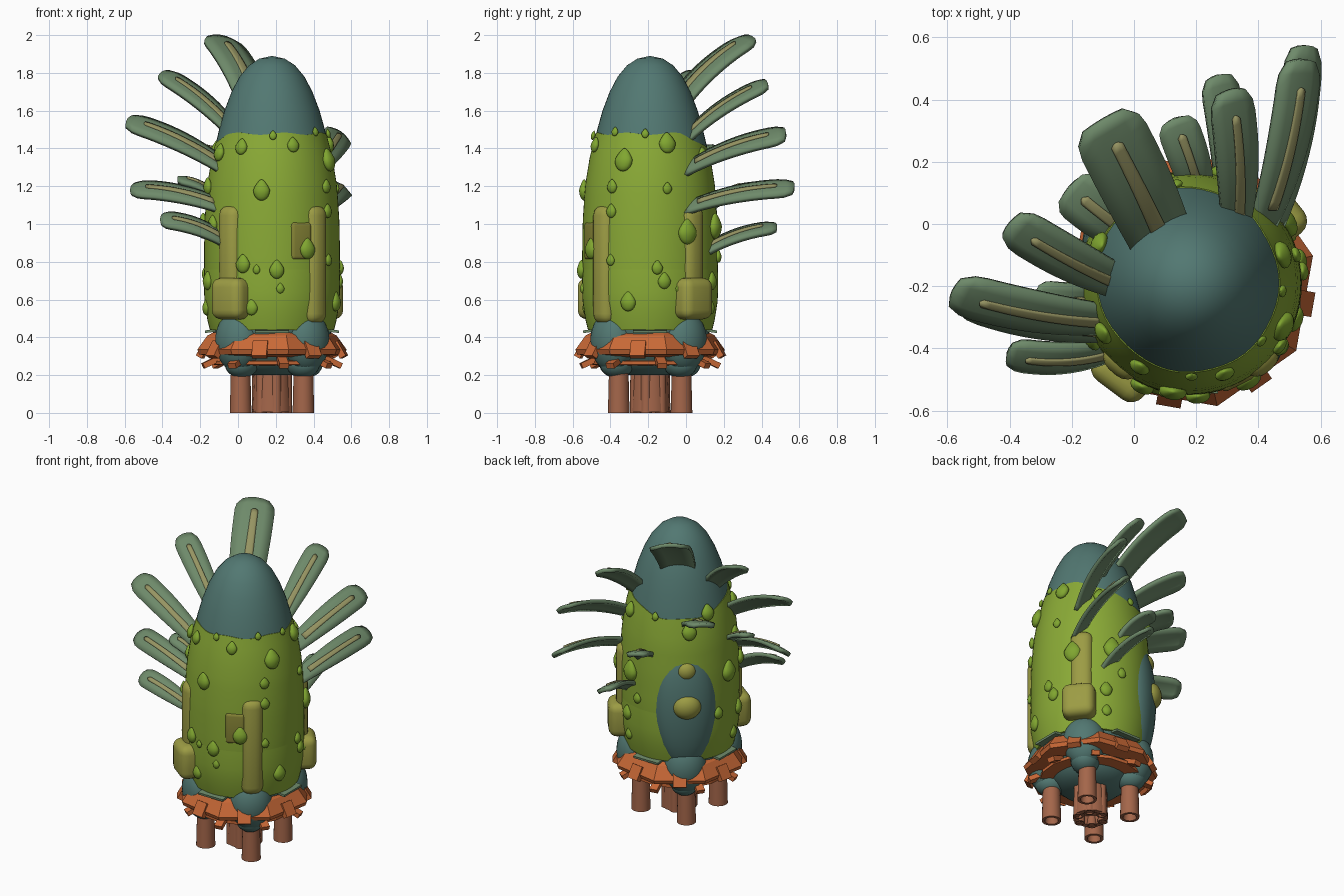
import bpy, bmesh, math
from mathutils import Vector

if "Cube" in bpy.data.objects:
    bpy.data.objects.remove(bpy.data.objects["Cube"])

C = Vector((0.18, -0.19, 0))          # body axis; angles run from -y towards +x


def mat(name, rgb):
    m = bpy.data.materials.new(name)
    m.diffuse_color = [(c / 255 / 12.92 if c < 11 else ((c / 255 + .055) / 1.055) ** 2.4) for c in rgb] + [1]
    m.use_nodes = True
    m.node_tree.nodes["Principled BSDF"].inputs["Base Color"].default_value = m.diffuse_color
    return m


TEAL = mat("teal skin", (82, 120, 114))
GREEN = mat("lime shell", (138, 170, 54))
DROP = mat("drop green", (128, 166, 48))
OLIVE = mat("olive plate", (156, 156, 68))
DARK = mat("dark olive patch", (134, 132, 54))
ORANGE = mat("orange skirt", (200, 104, 54))
BROWN = mat("brown pipe", (164, 102, 74))
LEAF = mat("leaf grey green", (110, 138, 106))
VEIN = mat("leaf vein", (150, 148, 98))

PROFILE = [(.2, .17), (.26, .24), (.34, .285), (.42, .31), (.5, .33), (.6, .345), (.8, .352), (1.0, .35),
           (1.2, .338), (1.35, .315), (1.5, .28), (1.6, .252), (1.7, .214), (1.78, .172), (1.84, .122), (1.875, .068), (1.89, 0)]


def radius(z):
    for (z0, r0), (z1, r1) in zip(PROFILE, PROFILE[1:]):
        if z0 <= z <= z1:
            return r0 + (r1 - r0) * (z - z0) / (z1 - z0)
    return PROFILE[0][1]


def out(a, r, z):
    a = math.radians(a)
    return C + Vector((r * math.sin(a), -r * math.cos(a), z))


def obj(name, bm, m, smooth=True, angle=40):
    bmesh.ops.recalc_face_normals(bm, faces=bm.faces)
    me = bpy.data.meshes.new(name)
    bm.to_mesh(me)
    bm.free()
    me.materials.append(m)
    o = bpy.data.objects.new(name, me)
    bpy.context.collection.objects.link(o)
    if smooth:
        bpy.context.view_layer.objects.active = o
        bpy.ops.object.select_all(action='DESELECT')
        o.select_set(True)
        bpy.ops.object.shade_smooth_by_angle(angle=math.radians(angle))
    return o


def lathe(name, rows, m, n=48, closed=False, phase=0, angle=40):
    """rows: list of functions or (r, z) pairs giving one ring each"""
    bm = bmesh.new()
    rings = []
    for row in rows:
        ring = []
        for i in range(n):
            a = 360 * i / n + phase
            r, z = row(a) if callable(row) else row
            ring.append(bm.verts.new(out(a, max(r, 1e-4), z)))
        rings.append(ring)
    pairs = list(zip(rings, rings[1:])) + ([(rings[-1], rings[0])] if closed else [])
    for p, q in pairs:
        for i in range(n):
            j = (i + 1) % n
            bm.faces.new((p[i], p[j], q[j], q[i]))
    bmesh.ops.remove_doubles(bm, verts=bm.verts, dist=5e-4)
    return obj(name, bm, m, angle=angle)


def put(o, a, r, z, tilt=0):
    o.location = out(a, r, z)
    o.rotation_euler = (math.radians(tilt), 0, math.radians(a))
    return o


def ball(name, a, r, z, size, m):
    bm = bmesh.new()
    bmesh.ops.create_uvsphere(bm, u_segments=24, v_segments=16, radius=1)
    bmesh.ops.scale(bm, vec=size, verts=bm.verts)
    return put(obj(name, bm, m, angle=180), a, r, z)


def box(name, a, r, z, size, m, bevel=0, tilt=0):
    bm = bmesh.new()
    bmesh.ops.create_cube(bm, size=1)
    bmesh.ops.scale(bm, vec=size, verts=bm.verts)
    if bevel:
        bmesh.ops.bevel(bm, geom=bm.edges[:], offset=bevel, segments=4, profile=.5, affect='EDGES')
    return put(obj(name, bm, m, smooth=bevel > 0), a, r, z, tilt)


# body and shell
lathe("body", [(0, .2)] + [(r, z) for z, r in PROFILE], TEAL, angle=180)


def shell_rim(a):
    back = max(0, -math.cos(math.radians(a - 35)))
    return 1.478 - .11 * back + .006 * math.sin(math.radians(7 * a))


def shell_row(t, lift, z0, top):
    def f(a):
        z = z0 + t * (top(a) - z0)
        return radius(z) + lift, z
    return f


def shell(name, lift, z0, top, n):
    rows = [shell_row(i / n, lift * (1 - .6 * (i / n) ** 4), z0, top) for i in range(n + 1)]
    lathe(name, [shell_row(0, -.02, z0, top)] + rows + [shell_row(1, -.02, z0, top)], GREEN, 64)


shell("shell", .008, .45, shell_rim, 16)
shell("lower_shell", .014, .44, lambda a: .79, 7)

# teal haunches, back patch, olive plates
for i, a in enumerate((-42, 43, 132, 222)):
    ball(f"haunch_{i}", a, .268, .38, (.13, .112, .165), TEAL)
    ball(f"heel_{i}", a, .24, .26, (.085, .095, .075), TEAL)
ball("back_patch", 222, .275, .785, (.19, .118, .41), TEAL)
ball("back_knob_large", 222, .37, .82, (.085, .06, .078), OLIVE)
ball("back_knob_small", 222, .335, 1.04, (.06, .048, .06), OLIVE)
box("front_plate", 43, .315, .785, (.135, .13, .63), OLIVE, .055)
box("front_patch", 26, .33, .91, (.12, .07, .2), DARK, .02)
for a, s in ((-41, "left"), (131, "right")):
    box(s + "_plate", a, .315, .84, (.14, .13, .52), OLIVE, .055)
    box(s + "_pouch", a + (4 if a < 0 else -2), .35, .605, (.2, .16, .22), OLIVE, .05)

# raised drops
DROPS = [(-9, 1.18, 45), (-31, 1.41, 35), (21, 1.42, 33), (1, 1.47, 20), (51, 1.49, 20), (31, .87, 45), (4, .76, 40),
         (-13, .76, 20), (-25, .79, 40), (7, .66, 22), (-18, .56, 35), (65, 1.34, 50), (107, 1.43, 45),
         (105, 1.19, 25), (55, 1.2, 30), (55, 1.07, 30), (123, .96, 55), (96, .77, 30), (102, .7, 35),
         (71, .59, 42), (116, .66, 25), (55, .81, 25), (247, 1.4, 42), (225, 1.3, 45), (150, 1.36, 40)]
DROPS += [(269, .99, 55), (161, .99, 55), (290, .7, 40), (255, .74, 32), (171, .83, 28), (155, .7, 38), (188, 1.38, 22),
          (156, .56, 30), (285, 1.2, 38), (300, 1.0, 38), (300, 1.38, 38), (280, .56, 35), (85, 1.48, 20)]
for k, (a, z, s) in enumerate(DROPS):
    s /= 1000
    bm = bmesh.new()
    bmesh.ops.create_uvsphere(bm, u_segments=14, v_segments=10, radius=1)
    for v in bm.verts:                 # pinch the upper half to a point
        h = v.co.z
        pinch = 1 - .45 * max(0, h)
        v.co = Vector((v.co.x * s * pinch, v.co.y * s * .6 * pinch, h * s * 1.25))
    put(obj(f"drop_{k}", bm, DROP, angle=180), a, radius(z) + .014, z, -12 if z > 1.25 else 0)

# octagonal skirt with a few tabs
lathe("skirt", [(.32, .425), (.35, .41), (.405, .335), (.395, .31), (.30, .295), (.29, .33)],
      ORANGE, 8, True, 12.5, angle=20)
lathe("under_ring", [(.22, .28), (.31, .275), (.31, .255), (.22, .25)], ORANGE, 16, True, 5, angle=20)
for k in range(8):
    a = -10 + 45 * k
    box(f"skirt_tab_{k}", a, .365, .335, (.08, .035, .09), ORANGE, tilt=-30)
    box(f"under_tab_{k}", a + 20, .325, .27, (.05, .1, .03), ORANGE, tilt=25)
for k in range(4):                     # little sepals above the skirt
    box(f"sepal_{k}", 90 * k, .30, .437, (.18, .11, .014), LEAF, tilt=8)


# pipes underneath
def pipe(name, a, r, rad, z0, z1):
    bm = bmesh.new()
    rows = [(rad * .6, z0 + .05), (rad * .7, z0), (rad, z0), (rad * .88, z1)]
    rings = [[bm.verts.new((q * math.cos(math.tau * i / 20), q * math.sin(math.tau * i / 20), z)) for i in range(20)]
             for q, z in rows]
    bm.faces.new(rings[0])
    for p, q in zip(rings, rings[1:]):
        for i in range(20):
            j = (i + 1) % 20
            bm.faces.new((p[i], p[j], q[j], q[i]))
    put(obj(name, bm, BROWN), a, r, 0)


for i, a in enumerate((-45, 45, 135, 225)):
    pipe(f"outer_pipe_{i}", a, .235, .058, 0, .27)
pipe("centre_pipe", 0, 0, .105, .005, .3)
for k in range(6):
    pipe(f"inner_pipe_{k}", 15 + 60 * k, .08, .03, .0, .3)

# leaves: base, tip, half width
fa = math.radians(35)
FACE = Vector((.8 * math.sin(fa), -.8 * math.cos(fa), .6))


def strip(name, base, tip, m, half, t0, t1, lift, thick, arch, n=14):
    d = tip - base
    nrm = (FACE - d * (FACE.dot(d) / d.length_squared)).normalized()
    side = d.normalized().cross(nrm)
    bm = bmesh.new()
    grid = []
    for i in range(n + 1):
        f = i / n
        t = t0 + (t1 - t0) * f
        w = half(f)
        mid = base + d * t + nrm * (arch * 4 * t * (1 - t) + lift)
        grid.append([bm.verts.new(mid + side * (s * w) - nrm * (.12 * s * s * w) - d.normalized() * (.012 * s * s * f))
                     for s in (-1, -.5, 0, .5, 1)])
    for p, q in zip(grid, grid[1:]):
        for k in range(4):
            bm.faces.new((p[k], p[k + 1], q[k + 1], q[k]))
    o = obj(name, bm, m)
    s = o.modifiers.new("thickness", 'SOLIDIFY')
    s.thickness = thick
    s.offset = 0


LEAVES = [("top", (.085, -.04, 1.66), (-.10, .335, 1.992), .118),
          ("upper_left", (-.02, -.20, 1.49), (-.40, 0, 1.80), .074),
          ("upper_right", (.33, .01, 1.47), (.31, .43, 1.75), .074),
          ("middle_left", (-.08, -.31, 1.31), (-.585, -.22, 1.55), .078),
          ("middle_right", (.43, .03, 1.31), (.54, .53, 1.48), .078),
          ("side_left", (-.10, -.34, 1.10), (-.565, -.24, 1.19), .07),
          ("side_right", (.46, .04, 1.10), (.55, .575, 1.195), .07),
          ("low_left", (-.08, -.41, .92), (-.41, -.42, 1.03), .062),
          ("low_right", (.31, .08, .85), (.27, .48, .99), .065),
          ("back_left", (.0, -.04, 1.27), (-.21, .12, 1.41), .085),
          ("back_right", (.21, .10, 1.06), (.13, .34, 1.21), .066),
          ("hidden_left", (-.10, -.23, 1.12), (-.32, -.23, 1.24), .052)]
for name, b, t, w in LEAVES:
    b, t = Vector(b), Vector(t)
    low = .85 if name == "top" else .62

    def blade(f, w=w, low=low):
        end = 1 if f < .88 else math.sqrt(max(0, 1 - ((f - .88) / .14) ** 2))
        return w * (low + (1 - low) * math.sin(min(1, f / .75) * math.pi / 2)) * max(end, .65)

    # the two rear leaves lie flatter than the fan
    front = .42 if name.startswith("back") or name.startswith("hidden") else .78
    FACE = Vector((front * math.sin(fa), -front * math.cos(fa), math.sqrt(1 - front * front)))
    strip(name + "_leaf", b, t, LEAF, blade, -.1, 1.0, 0, .024, .03)
    strip(name + "_vein", b, t, VEIN, lambda f, w=w: w * (.22 - .06 * f), .05, .84, .013, .016, .03)
